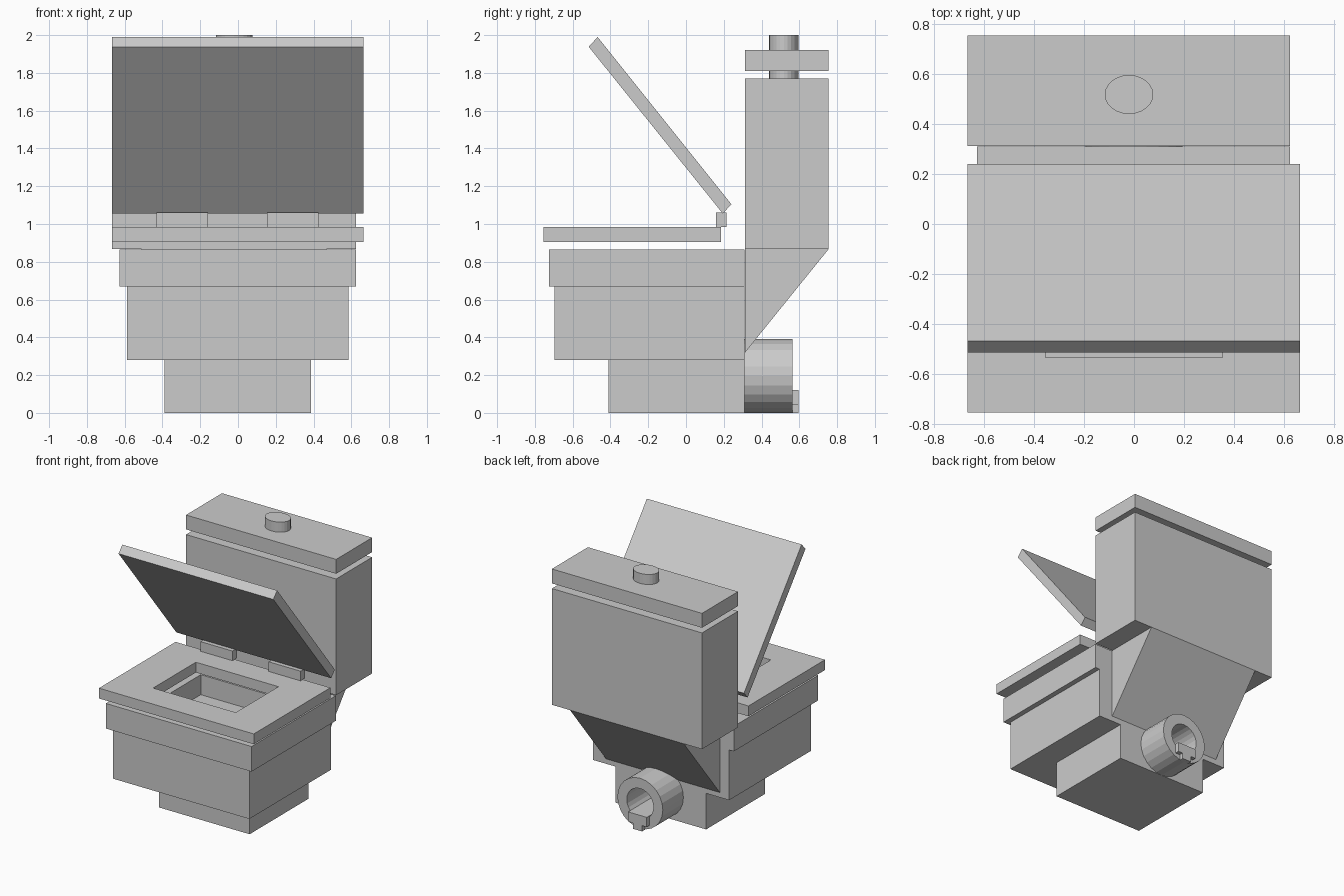
import bpy, bmesh, math

if "Cube" in bpy.data.objects:
    bpy.data.objects.remove(bpy.data.objects["Cube"])


def loft(name, rings, closed=False):
    """Skin equal-length rings of points; cap both ends, or join last to first."""
    bm = bmesh.new()
    loops = [[bm.verts.new(p) for p in ring] for ring in rings]
    pairs = list(zip(loops, loops[1:]))
    if closed:
        pairs.append((loops[-1], loops[0]))
    else:
        bm.faces.new(loops[0])
        bm.faces.new(loops[-1])
    n = len(loops[0])
    for a, b in pairs:
        for i in range(n):
            j = (i + 1) % n
            bm.faces.new((a[i], a[j], b[j], b[i]))
    bmesh.ops.recalc_face_normals(bm, faces=bm.faces)
    mesh = bpy.data.meshes.new(name)
    bm.to_mesh(mesh)
    bm.free()
    ob = bpy.data.objects.new(name, mesh)
    bpy.context.collection.objects.link(ob)
    return ob


def rect(x, y, z):
    return [(x[0], y[0], z), (x[1], y[0], z), (x[1], y[1], z), (x[0], y[1], z)]


def box(name, x, y, z):
    return loft(name, [rect(x, y, z[0]), rect(x, y, z[1])])


def prism(name, x, profile):
    """Extrude a (y, z) profile along x."""
    return loft(name, [[(px, y, z) for y, z in profile] for px in x])


def circle(r, n=24):
    return [(r * math.cos(math.tau * i / n), r * math.sin(math.tau * i / n)) for i in range(n)]


# Stepped pedestal and bowl body
box("pedestal", (-0.39, 0.387), (-0.41, 0.31), (0, 0.28))
box("bowl_body", (-0.588, 0.584), (-0.695, 0.31), (0.28, 0.67))

# Bowl rim with recessed basin
rim_x, rim_y = (-0.628, 0.624), (-0.725, 0.31)
basin_x, basin_y = (-0.355, 0.355), (-0.535, 0.05)
loft("bowl_rim", [rect(rim_x, rim_y, 0.67), rect(rim_x, rim_y, 0.865),
                  rect(basin_x, basin_y, 0.865), rect(basin_x, basin_y, 0.71)])

# Seat frame
seat_x, seat_y = (-0.666, 0.664), (-0.755, 0.185)
hole_x, hole_y = (-0.355, 0.355), (-0.535, -0.01)
loft("seat", [rect(seat_x, seat_y, 0.905), rect(seat_x, seat_y, 0.985),
              rect(hole_x, hole_y, 0.985), rect(hole_x, hole_y, 0.905)], closed=True)

# Hinges and raised lid
box("hinge_left", (-0.432, -0.158), (0.158, 0.215), (0.985, 1.06))
box("hinge_right", (0.153, 0.427), (0.158, 0.215), (0.985, 1.06))
prism("seat_lid", seat_x, [(0.195, 1.055), (0.24, 1.105), (-0.468, 1.99), (-0.515, 1.938)])

# Tank, sloped support, tank lid and flush button
tank_x, tank_y = (-0.666, 0.624), (0.313, 0.755)
box("tank", tank_x, tank_y, (0.867, 1.77))
prism("tank_support", (-0.51, 0.468), [(0.313, 0.867), (0.755, 0.867), (0.313, 0.32)])
box("tank_lid", tank_x, tank_y, (1.81, 1.922))
button = [(-0.02 + 0.097 * a, 0.518 + 0.078 * b) for a, b in circle(1)]
loft("flush_button", [[(x, y, z) for x, y in button] for z in (1.77, 2.0)])

# Drain pipe
loft("drain_pipe", [[(a, y, 0.195 + b) for a, b in circle(r)]
                    for r, y in ((0.195, 0.31), (0.195, 0.563), (0.115, 0.563), (0.115, 0.31))],
     closed=True)

# Outflow in the pipe and the drip over its edge
box("outflow", (-0.08, 0.08), (0.32, 0.596), (0.045, 0.12))
box("outflow_drip", (-0.04, 0.04), (0.563, 0.596), (0, 0.045))
